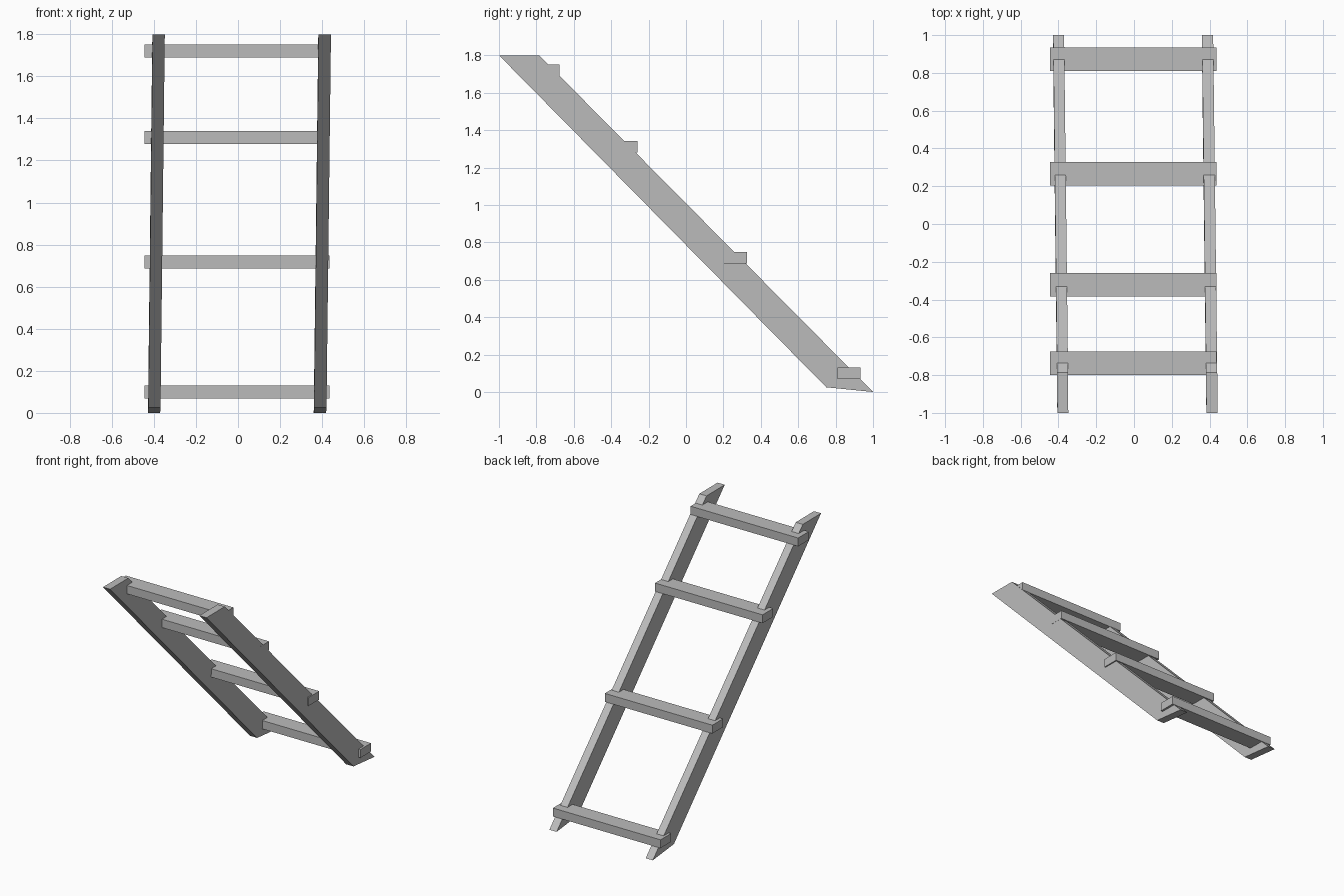
import bpy
import bmesh
from mathutils import Vector

cube = bpy.data.objects.get("Cube")
if cube:
    bpy.data.objects.remove(cube, do_unlink=True)

# Plain grey for the whole ladder
grey = bpy.data.materials.new("plain_grey")
grey.use_nodes = True
colour = (0.5, 0.5, 0.5, 1)
grey.diffuse_color = colour
grey.node_tree.nodes["Principled BSDF"].inputs["Base Color"].default_value = colour


def extrude_profile(name, profile, x0, x1, lean=0.0):
    """Extrude a (y, z) outline from x0 to x1, leaning sideways along its length."""
    bm = bmesh.new()
    face = bm.faces.new([bm.verts.new((x0, y, z)) for y, z in profile])
    result = bmesh.ops.extrude_face_region(bm, geom=[face])
    moved = [v for v in result["geom"] if isinstance(v, bmesh.types.BMVert)]
    bmesh.ops.translate(bm, verts=moved, vec=Vector((x1 - x0, 0, 0)))
    for v in bm.verts:
        v.co.x += lean * (v.co.z - v.co.y + 1) / 3.8
    bmesh.ops.recalc_face_normals(bm, faces=bm.faces)
    mesh = bpy.data.meshes.new(name)
    bm.to_mesh(mesh)
    bm.free()
    mesh.materials.append(grey)
    obj = bpy.data.objects.new(name, mesh)
    bpy.context.collection.objects.link(obj)
    return obj


# Slanted side rails, both leaning slightly the same way
rail = [(-1, 1.8), (-0.785, 1.8), (1, 0), (0.75, 0.025)]
extrude_profile("right_rail", rail, -0.428, -0.37, 0.022)
extrude_profile("left_rail", rail, 0.36, 0.419, 0.023)

# Flat steps resting across the rails
steps = [(0.872, 0.1), (0.265, 0.717), (-0.322, 1.31), (-0.738, 1.72)]
for i, (y, z) in enumerate(steps, 1):
    dy, dz = 0.062, 0.031
    outline = [(y - dy, z - dz), (y + dy, z - dz), (y + dy, z + dz), (y - dy, z + dz)]
    extrude_profile(f"step_{i}", outline, -0.445, 0.436)
